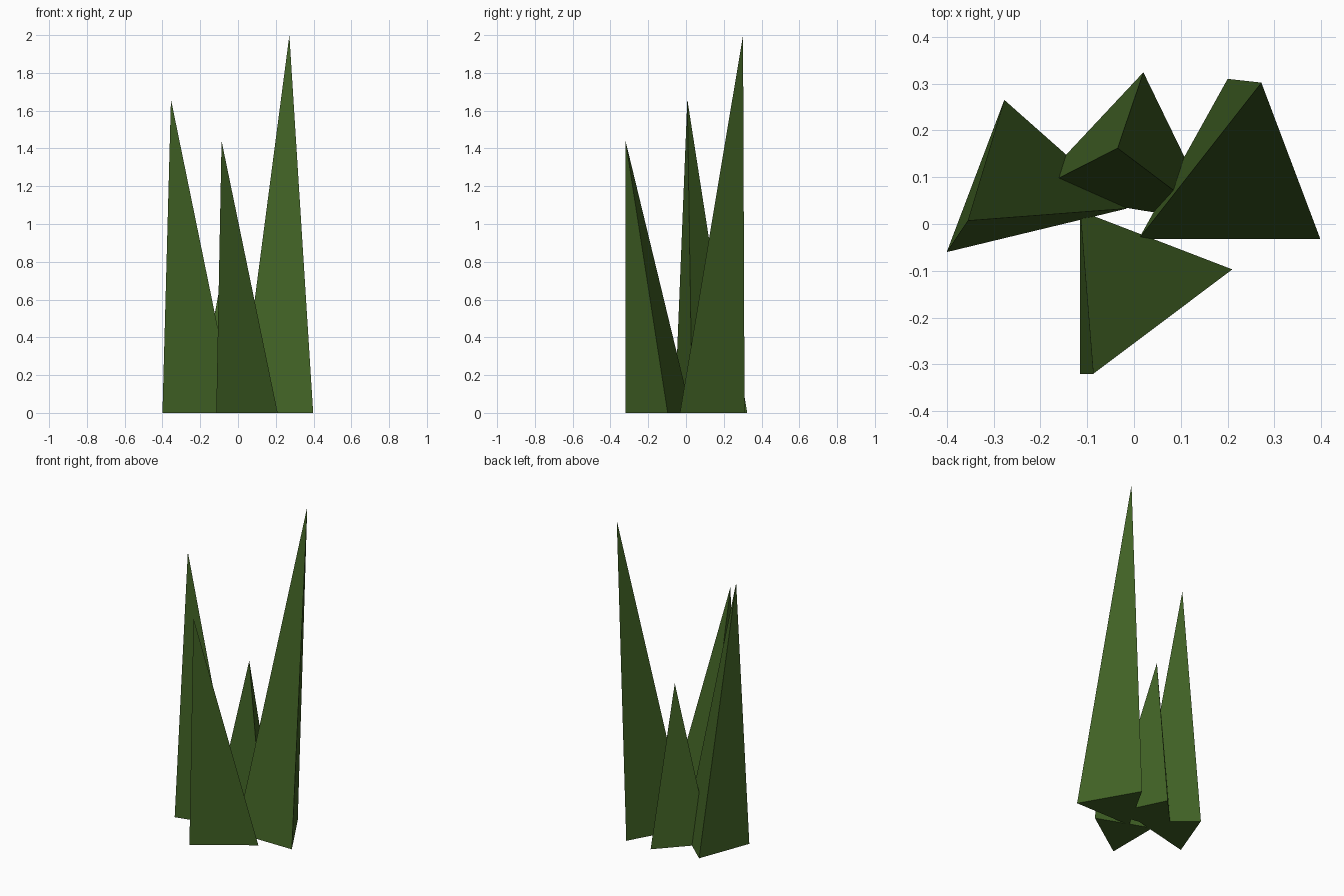
import bpy
import bmesh

if "Cube" in bpy.data.objects:
    bpy.data.objects.remove(bpy.data.objects["Cube"], do_unlink=True)

# One leaf green for every blade
green = bpy.data.materials.new("leaf_green")
green.use_nodes = True
colour = (0.052, 0.12, 0.018, 1.0)
green.diffuse_color = colour
bsdf = green.node_tree.nodes["Principled BSDF"]
bsdf.inputs["Base Color"].default_value = colour
bsdf.inputs["Roughness"].default_value = 0.9


def blade(name, base, tip):
    """Three-sided spike: a triangle on the ground leaning up to a tip."""
    bm = bmesh.new()
    ring = [bm.verts.new((x, y, 0)) for x, y in base]
    top = bm.verts.new(tip)
    bm.faces.new(ring)
    for i in range(3):
        bm.faces.new((ring[i], ring[(i + 1) % 3], top))
    bmesh.ops.recalc_face_normals(bm, faces=bm.faces)
    mesh = bpy.data.meshes.new(name)
    bm.to_mesh(mesh)
    bm.free()
    mesh.materials.append(green)
    obj = bpy.data.objects.new(name, mesh)
    bpy.context.collection.objects.link(obj)
    return obj


# Grass tuft: four blades leaning different ways
blade("tall_left_blade", [(0.01, -0.032), (0.398, -0.032), (0.2, 0.31)], (0.272, 0.302, 2.0))
blade("right_blade", [(-0.4, -0.06), (-0.015, 0.033), (-0.277, 0.265)], (-0.355, 0.007, 1.66))
blade("front_blade", [(-0.115, -0.32), (0.21, -0.097), (-0.115, 0.028)], (-0.087, -0.32, 1.44))
blade("short_back_blade", [(-0.22, 0.068), (0.176, 0.003), (0.02, 0.324)], (-0.035, 0.162, 1.0))
